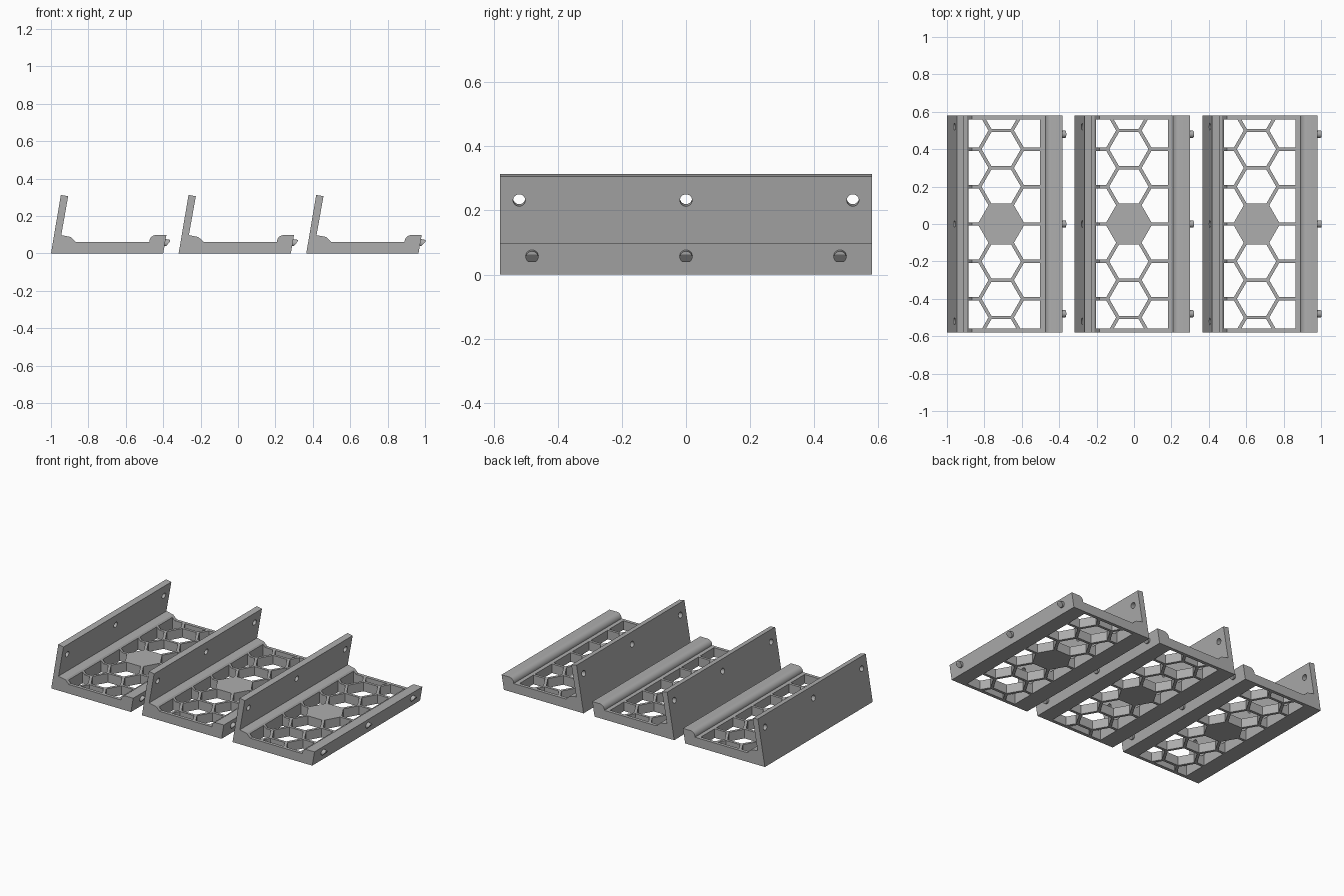
import bpy, bmesh, math
from mathutils import Vector, Matrix

if "Cube" in bpy.data.objects:
    bpy.data.objects.remove(bpy.data.objects["Cube"])

HALF = 0.58            # half length along y
PITCH = 0.6825         # spacing between the three brackets
TILT = math.radians(9.8)

grey = bpy.data.materials.new("grey plastic")
grey.diffuse_color = (0.42, 0.42, 0.42, 1)
grey.use_nodes = True
grey.node_tree.nodes["Principled BSDF"].inputs["Base Color"].default_value = grey.diffuse_color


def add_prism(bm, pts, direction):
    """Extrude a closed outline along a direction."""
    face = bm.faces.new([bm.verts.new(p) for p in pts])
    res = bmesh.ops.extrude_face_region(bm, geom=[face])
    verts = [g for g in res["geom"] if isinstance(g, bmesh.types.BMVert)]
    bmesh.ops.translate(bm, verts=verts, vec=direction)


def to_object(bm, name):
    bmesh.ops.recalc_face_normals(bm, faces=bm.faces[:])
    mesh = bpy.data.meshes.new(name)
    bm.to_mesh(mesh)
    bm.free()
    mesh.materials.append(grey)
    ob = bpy.data.objects.new(name, mesh)
    bpy.context.collection.objects.link(ob)
    return ob


def clip(bm, co, no):
    """Cut away the side the normal points to and cap the cut."""
    geom = bm.verts[:] + bm.edges[:] + bm.faces[:]
    bmesh.ops.bisect_plane(bm, geom=geom, plane_co=co, plane_no=no, clear_outer=True)
    edges = [e for e in bm.edges if e.is_boundary]
    if edges:
        bmesh.ops.holes_fill(bm, edges=edges)


# Side profile: leaning wall, inner ledge, floor, rounded front lip
profile = [(0, 0), (0.053, 0.313), (0.092, 0.306), (0.055, 0.098),
           (0.106, 0.088), (0.133, 0.062), (0.526, 0.062)]
profile += [(0.561 - 0.035 * math.cos(a), 0.063 + 0.035 * math.sin(a))
            for a in [math.radians(d) for d in range(10, 91, 10)]]
profile += [(0.617, 0.098), (0.60, 0)]

# Honeycomb openings, trimmed to the floor window
CELL, R, CX = 0.2, 0.105, 0.29
X0, X1, Y1 = 0.115, 0.498, 0.558


def honeycomb_cutter():
    out = bmesh.new()
    for col in (-1, 0, 1):
        for row in range(-4, 5):
            if col == 0 and row == 0:
                continue                      # solid middle cell
            cx = CX + col * CELL * math.sqrt(3) / 2
            cy = row * CELL + (CELL / 2 if col else 0)
            if abs(cy) - R * 0.866 > Y1 - 0.005:
                continue
            bm = bmesh.new()
            add_prism(bm, [(cx + R * math.cos(k * math.pi / 3),
                            cy + R * math.sin(k * math.pi / 3), -0.05)
                           for k in range(6)], (0, 0, 0.25))
            for co, no in (((X0, 0, 0), (-1, 0, 0)), ((X1, 0, 0), (1, 0, 0)),
                           ((0, Y1, 0), (0, 1, 0)), ((0, -Y1, 0), (0, -1, 0))):
                clip(bm, co, no)
            tmp = bpy.data.meshes.new("tmp")
            bm.to_mesh(tmp)
            bm.free()
            out.from_mesh(tmp)
            bpy.data.meshes.remove(tmp)
    return to_object(out, "honeycomb_cutter")


def screw_hole_cutter():
    bm = bmesh.new()
    for y in (-0.52, 0, 0.52):
        m = (Matrix.Translation((0.058, y, 0.235))
             @ Matrix.Rotation(math.pi / 2 + TILT, 4, 'Y'))
        bmesh.ops.create_cone(bm, cap_ends=True, segments=24, radius1=0.019,
                              radius2=0.019, depth=0.2, matrix=m)
    return to_object(bm, "screw_hole_cutter")


def smooth(ob):
    bpy.ops.object.select_all(action='DESELECT')
    ob.select_set(True)
    bpy.context.view_layer.objects.active = ob
    bpy.ops.object.shade_smooth_by_angle(angle=math.radians(25))


cutters = [honeycomb_cutter(), screw_hole_cutter()]
bm = bmesh.new()
add_prism(bm, [(x, -HALF, z) for x, z in profile], (0, 2 * HALF, 0))
bracket = to_object(bm, "bracket_1")
for c in cutters:
    c.hide_render = True
    mod = bracket.modifiers.new(c.name, 'BOOLEAN')
    mod.operation, mod.solver, mod.object = 'DIFFERENCE', 'EXACT', c
bpy.context.view_layer.update()
dg = bpy.context.evaluated_depsgraph_get()
body = bpy.data.meshes.new_from_object(bracket.evaluated_get(dg))
bracket.modifiers.clear()
bracket.data = body
for c in cutters:
    bpy.data.objects.remove(c)
smooth(bracket)

# Locating pegs on the lip, chamfered underneath
bm = bmesh.new()
for y in (-0.48, 0, 0.48):
    bmesh.ops.create_cone(bm, cap_ends=True, segments=24, radius1=0.02, radius2=0.02,
                          depth=0.05, matrix=Matrix.Translation((0.61, y, 0.057))
                          @ Matrix.Rotation(math.pi / 2 + TILT, 4, 'Y'))
clip(bm, (0, 0, 0.039), (0, 0, -1))
clip(bm, (0.634, 0, 0.060), Vector((0.021, 0, -0.019)).normalized())
pegs = to_object(bm, "pegs_1")
smooth(pegs)

# Three identical brackets side by side
for i in range(3):
    for src in (bracket, pegs):
        ob = src
        if i:
            ob = src.copy()
            ob.name = src.name[:-1] + str(i + 1)
            bpy.context.collection.objects.link(ob)
        ob.location.x = -1 + i * PITCH
